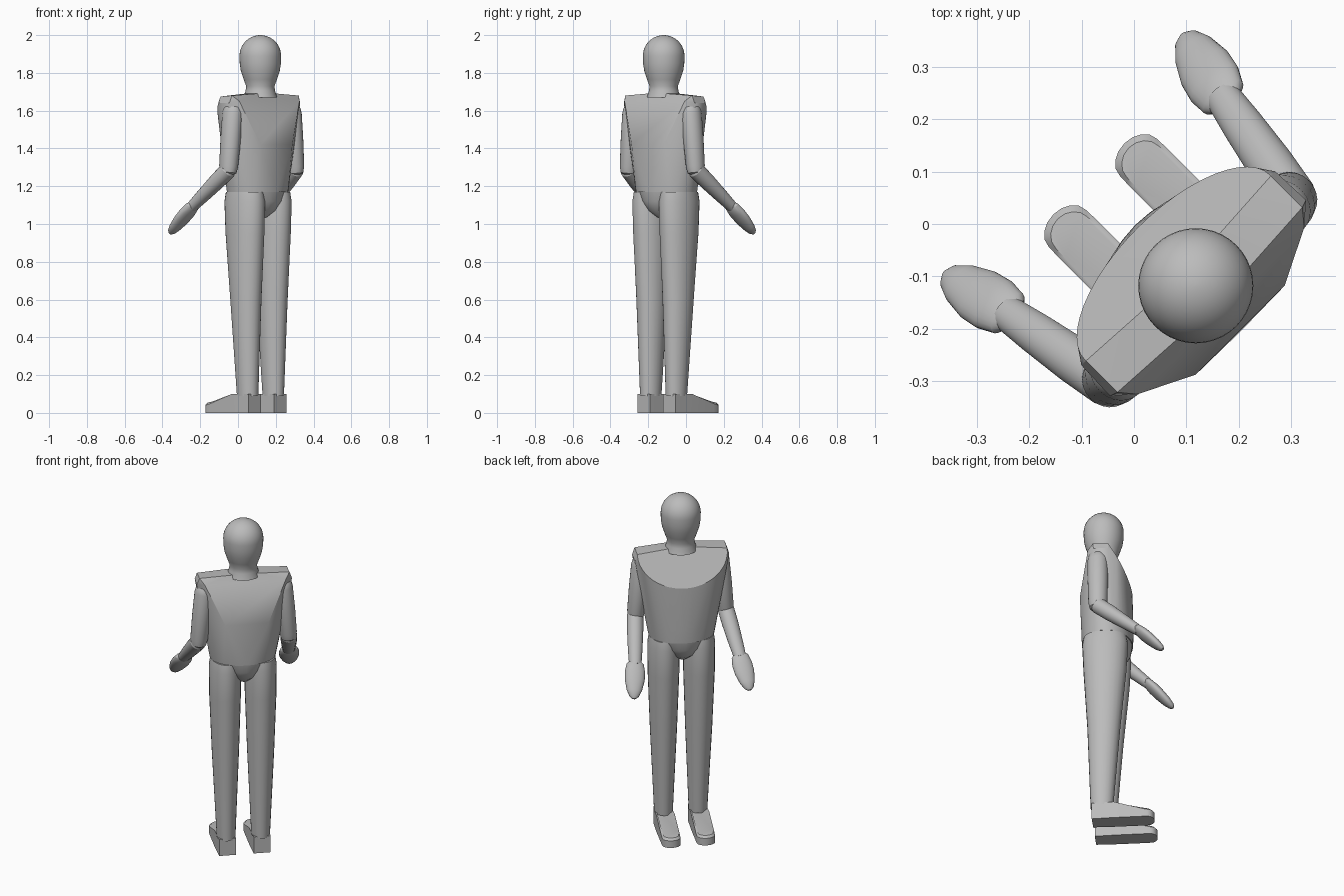
import bpy, bmesh
from math import sin, cos, pi, radians
from mathutils import Vector, Matrix

if "Cube" in bpy.data.objects:
    bpy.data.objects.remove(bpy.data.objects["Cube"])

# Single matte grey
grey = bpy.data.materials.new("matte_grey")
grey.use_nodes = True
grey.diffuse_color = (0.5, 0.5, 0.5, 1)
grey.node_tree.nodes["Principled BSDF"].inputs["Base Color"].default_value = (0.5, 0.5, 0.5, 1)

# The figure is built facing +y, then turned to stand diagonally
TURN = Matrix.Rotation(radians(45), 4, "Z")


def finish(bm, name, angle=30):
    bmesh.ops.recalc_face_normals(bm, faces=bm.faces)
    bm.transform(TURN)
    mesh = bpy.data.meshes.new(name)
    bm.to_mesh(mesh)
    bm.free()
    mesh.materials.append(grey)
    obj = bpy.data.objects.new(name, mesh)
    bpy.context.collection.objects.link(obj)
    bpy.ops.object.select_all(action="DESELECT")
    obj.select_set(True)
    bpy.context.view_layer.objects.active = obj
    bpy.ops.object.shade_smooth_by_angle(angle=radians(angle))


def ellipse(centre, rx, ry, u=Vector((1, 0, 0)), v=Vector((0, 1, 0)), n=24):
    c = Vector(centre)
    return [c + u * rx * cos(2 * pi * i / n) + v * ry * sin(2 * pi * i / n) for i in range(n)]


def loft(name, rings, angle=30):
    bm = bmesh.new()
    loops = [[bm.verts.new(p) for p in ring] for ring in rings]
    n = len(loops[0])
    for a, b in zip(loops, loops[1:]):
        for i in range(n):
            bm.faces.new((a[i], a[(i + 1) % n], b[(i + 1) % n], b[i]))
    bm.faces.new(loops[0])
    bm.faces.new(loops[-1])
    finish(bm, name, angle)


def limb(name, start, end, stations, side):
    """Loft along a line; stations are (fraction, half width, half depth)."""
    a, b = Vector(start), Vector(end)
    a.x *= side
    b.x *= side
    axis = (b - a).normalized()
    u = Vector((1, 0, 0))
    u = (u - axis * u.dot(axis)).normalized()
    v = axis.cross(u)
    loft(name, [ellipse(a.lerp(b, t), w, d, u, v) for t, w, d in stations])


# Head and neck: turned profile with a domed crown
profile = [(0.09, 1.67), (0.078, 1.705), (0.075, 1.73), (0.088, 1.765), (0.103, 1.81), (0.109, 1.85)]
profile += [(0.11 * cos(k * pi / 20), 1.89 + 0.11 * sin(k * pi / 20)) for k in range(10)]
profile.append((0.004, 2.0))
loft("head", [ellipse((0, -0.167, z), r, r, n=40) for r, z in profile], 45)

# Torso: hull over waist, back, shoulders and the sloping chest line
bm = bmesh.new()
points = ellipse((0, -0.146, 1.17), 0.182, 0.14, n=32)
points += ellipse((0, -0.146, 1.25), 0.19, 0.143, n=32)
for i in range(25):
    t = -pi / 2 + pi * i / 24
    points.append((0.25 * sin(t), -0.117 + 0.107 * cos(t), 1.67 - 0.17 * cos(t)))
for s in (-1, 1):
    points += [(s * 0.262, -0.12, 1.64), (s * 0.265, -0.2, 1.64), (s * 0.25, -0.12, 1.675),
               (s * 0.25, -0.205, 1.68), (s * 0.225, -0.235, 1.65), (s * 0.12, -0.287, 1.42),
               (s * 0.08, -0.13, 1.69), (s * 0.08, -0.215, 1.69)]
for p in points:
    bm.verts.new(p)
hull = bmesh.ops.convex_hull(bm, input=bm.verts)
bmesh.ops.delete(bm, geom=[v for v in bm.verts if not v.link_faces], context="VERTS")
finish(bm, "torso", 25)

# Pelvis tapering down between the legs
loft("pelvis", [ellipse((0, -0.146, z), w, d) for z, w, d in
                [(1.18, 0.178, 0.137), (1.12, 0.14, 0.13), (1.07, 0.085, 0.105), (1.035, 0.03, 0.06)]])

for side, label in ((1, "right"), (-1, "left")):
    # Arm: upper arm, forearm and paddle hand
    shoulder, elbow = (0.215, -0.18, 1.64), (0.252, -0.177, 1.26)
    wrist, tip = (0.292, 0.054, 1.09), (0.322, 0.187, 0.95)
    limb(label + "_upper_arm", shoulder, elbow,
         [(0, 0.025, 0.03), (0.06, 0.045, 0.05), (0.15, 0.052, 0.057), (0.5, 0.052, 0.056),
          (0.88, 0.048, 0.052), (0.97, 0.042, 0.045), (1, 0.025, 0.028)], side)
    limb(label + "_forearm", (0.252, -0.177, 1.285), wrist,
         [(-0.1, 0.025, 0.025), (0, 0.045, 0.045), (0.3, 0.045, 0.043), (0.7, 0.04, 0.035),
          (1, 0.034, 0.028)], side)
    limb(label + "_hand", wrist, tip,
         [(-0.12, 0.03, 0.015), (-0.03, 0.047, 0.025), (0.2, 0.056, 0.029), (0.45, 0.055, 0.028),
          (0.75, 0.042, 0.024), (0.93, 0.026, 0.017), (1, 0.01, 0.008)], side)

    # Leg: centre x, y, height, half width, half depth
    sections = [(0.098, -0.15, 1.17, 0.08, 0.118), (0.099, -0.15, 1.12, 0.087, 0.126),
                (0.099, -0.151, 0.95, 0.086, 0.118), (0.098, -0.157, 0.6, 0.074, 0.091),
                (0.096, -0.168, 0.09, 0.051, 0.062)]
    loft(label + "_leg", [ellipse((side * x, y, z), w, d) for x, y, z, w, d in sections])

    # Foot: rounded-toe sole outline under a top that falls towards the toe
    outline = [(-0.047, -0.22), (-0.051, -0.1), (-0.051, 0.06)]
    outline += [(-0.05 * cos(k * pi / 8), 0.085 + 0.037 * sin(k * pi / 8)) for k in range(9)]
    outline += [(0.051, 0.06), (0.051, -0.1), (0.047, -0.22)]

    def top(y):
        return 0.1 if y <= -0.1 else 0.1 - 0.045 * min(1, (y + 0.1) / 0.185)

    base = [Vector((side * 0.096 + x, y, 0)) for x, y in outline]
    rim = [p + Vector((0, 0, top(p.y) - 0.012 * (p.y > 0))) for p in base]
    crown = [Vector((side * 0.096 + x * 0.85, y - 0.012 * (y > 0), top(y))) for x, y in outline]
    loft(label + "_foot", [base, rim, crown])
